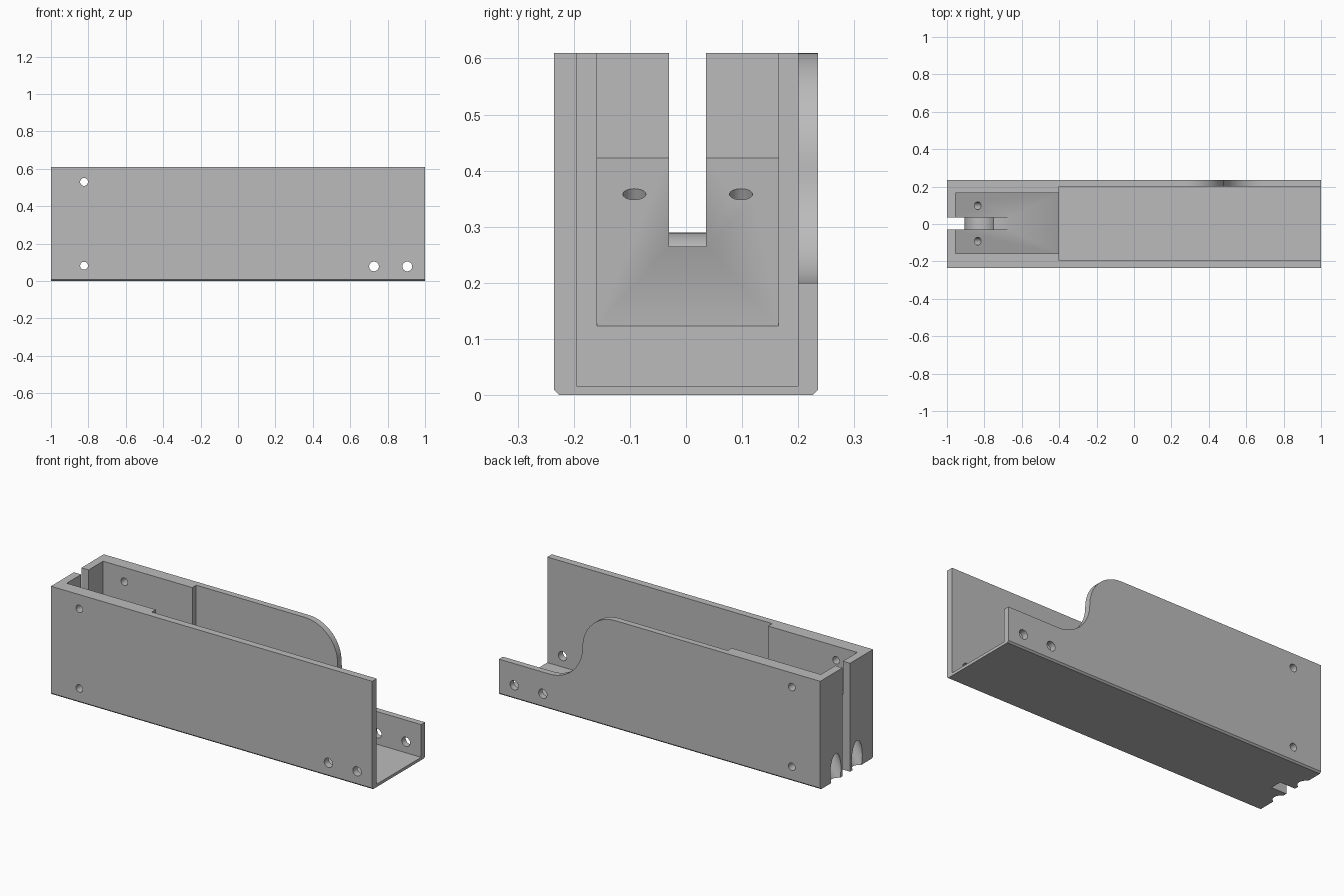
import bpy, bmesh, math
from mathutils import Vector

if "Cube" in bpy.data.objects:
    bpy.data.objects.remove(bpy.data.objects["Cube"])

MID = 0.003          # the inner cavities sit slightly off centre in y
X0, X1, Y, H = -1.0, 1.0, 0.235, 0.61

grey = bpy.data.materials.new("plain grey")
grey.diffuse_color = (0.5, 0.5, 0.5, 1)
grey.use_nodes = True
grey.node_tree.nodes["Principled BSDF"].inputs["Base Color"].default_value = grey.diffuse_color


def prism(name, pts, place, axis):
    """Extrude a closed 2D outline; place maps a 2D point into space."""
    bm = bmesh.new()
    face = bm.faces.new([bm.verts.new(place(a, b)) for a, b in pts])
    out = bmesh.ops.extrude_face_region(bm, geom=[face])
    moved = [v for v in out["geom"] if isinstance(v, bmesh.types.BMVert)]
    bmesh.ops.translate(bm, verts=moved, vec=axis)
    bmesh.ops.recalc_face_normals(bm, faces=bm.faces)
    mesh = bpy.data.meshes.new(name)
    bm.to_mesh(mesh)
    bm.free()
    obj = bpy.data.objects.new(name, mesh)
    bpy.context.collection.objects.link(obj)
    return obj


def side_prism(name, pts, y0, y1):
    """Outline in x and z, extruded along y."""
    return prism(name, pts, lambda x, z: (x, y0, z), (0, y1 - y0, 0))


def rod(name, start, end, r, n=32):
    """Cylinder between two points."""
    a, b = Vector(start), Vector(end)
    bpy.ops.mesh.primitive_cylinder_add(vertices=n, radius=r, depth=(b - a).length,
                                        location=(a + b) / 2)
    obj = bpy.context.object
    obj.name = name
    obj.rotation_euler = (b - a).to_track_quat('Z', 'Y').to_euler()
    return obj


def arc(cx, cz, r, a0, a1, n=16):
    return [(cx + r * math.cos(math.radians(a0 + (a1 - a0) * i / n)),
             cz + r * math.sin(math.radians(a0 + (a1 - a0) * i / n))) for i in range(n + 1)]


# Outer block with chamfered long bottom edges
c = 0.009
body = prism("holder_body",
             [(-Y + c, 0), (Y - c, 0), (Y, c), (Y, H), (-Y, H), (-Y, c)],
             lambda y, z: (X0, y, z), (X1 - X0, 0, 0))
body.data.materials.append(grey)
cutters = []

# Long open channel
cutters.append(side_prism("channel_cutter",
                          [(-0.4, 0.016), (1.1, 0.016), (1.1, 0.8), (-0.4, 0.8)], -0.195, 0.2))

# Narrower end pocket with a sloping floor
slope = 0.3 / 0.555


def floor_z(x):
    return 0.423 - (x + 0.955) * slope


cutters.append(side_prism("pocket_cutter",
                          [(-0.955, floor_z(-0.955)), (-0.37, floor_z(-0.37)),
                           (-0.37, 0.75), (-0.955, 0.75)], MID - 0.162, MID + 0.162))

# End slot with a rounded lip
r = 0.092
lip = arc(-0.905 + r, 0.29 - r, r, 180, 47)
cutters.append(side_prism("slot_cutter",
                          [(-1.1, -0.1), (-0.905, -0.1)] + lip +
                          [(-0.75, 0.265), (-0.6, 0.265), (-0.6, 0.72), (-1.1, 0.72)],
                          MID - 0.033, MID + 0.033))

# S-shaped cutaway in the back wall
R = 0.205
curve = arc(0.275, 0.405, R, 90, 0) + arc(0.685, 0.405, R, 180, 270)[1:]
cutters.append(side_prism("back_cutaway_cutter",
                          [(0.275, 0.7)] + curve + [(1.1, 0.2), (1.1, 0.7)], 0.15, 0.3))

# Cross holes through both walls
for x, z, rad in ((-0.823, 0.53, 0.021), (-0.823, 0.082, 0.021),
                  (0.727, 0.078, 0.026), (0.905, 0.078, 0.026)):
    cutters.append(rod("cross_hole_cutter", (x, -0.4, z), (x, 0.4, z), rad))

# Screw holes square to the sloping floor, with wide bores from below
down = Vector((-slope, 0, -1)).normalized()
for side in (-1, 1):
    p = Vector((-0.835, MID + side * 0.095, floor_z(-0.835)))
    cutters.append(rod("screw_hole_cutter", p - down * 0.05, p + down * 0.15, 0.0205))
    cutters.append(rod("screw_bore_cutter", p + down * 0.1, p + down * 0.6, 0.047))

# Carve everything out, then discard the cutters
bpy.context.view_layer.objects.active = body
for cutter in cutters:
    mod = body.modifiers.new("cut", 'BOOLEAN')
    mod.operation = 'DIFFERENCE'
    mod.solver = 'EXACT'
    mod.object = cutter
    cutter.hide_render = True
    bpy.ops.object.select_all(action='DESELECT')
    body.select_set(True)
    bpy.context.view_layer.objects.active = body
    bpy.ops.object.modifier_apply(modifier=mod.name)
    bpy.data.objects.remove(cutter)

# Smooth curves, sharp edges
body.select_set(True)
bpy.ops.object.shade_smooth_by_angle(angle=math.radians(30))
